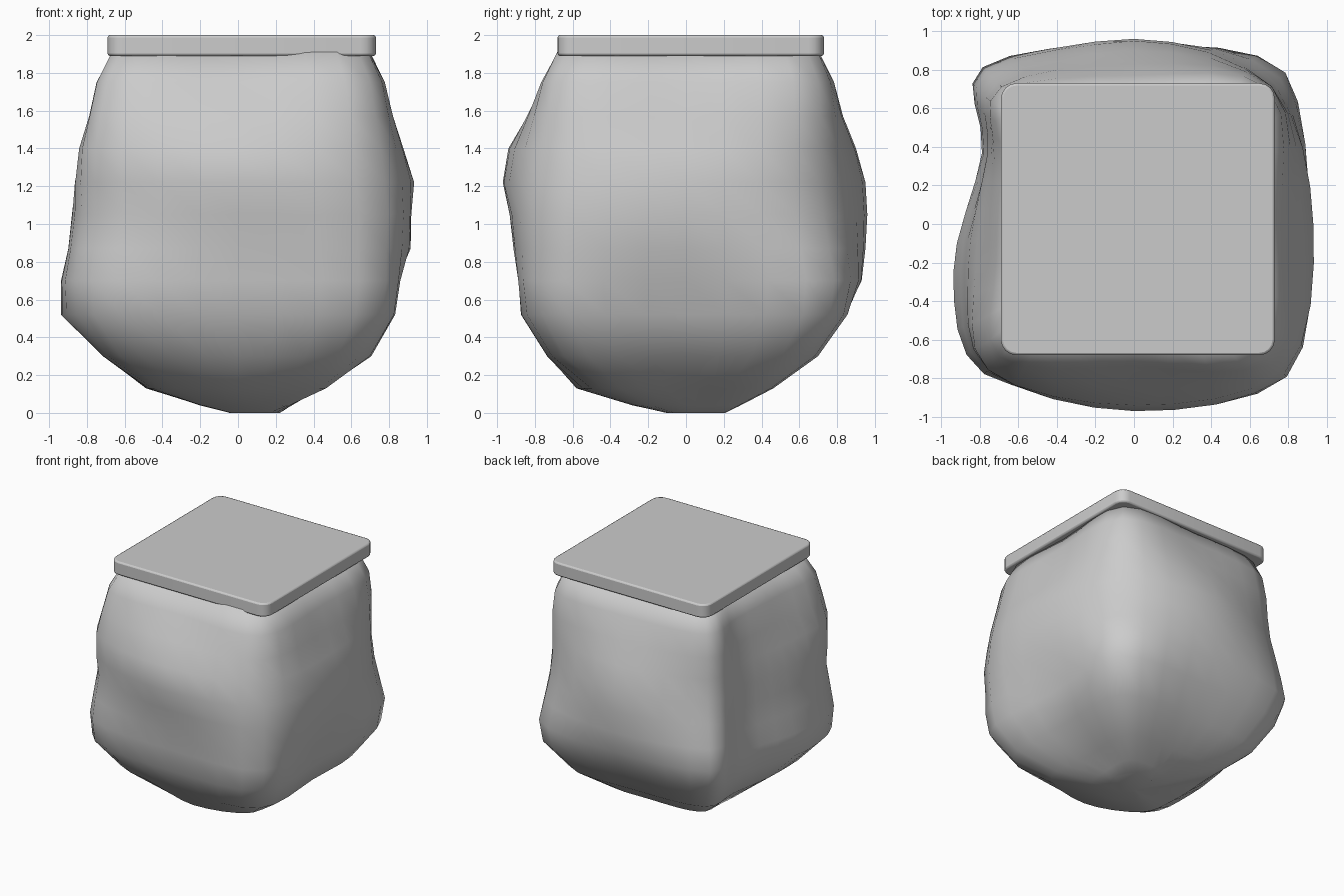
import bpy, bmesh
from math import radians, cos, sin
from mathutils import Vector

if "Cube" in bpy.data.objects:
    bpy.data.objects.remove(bpy.data.objects["Cube"])


def make_object(name, bm, angle):
    bmesh.ops.recalc_face_normals(bm, faces=bm.faces)
    mesh = bpy.data.meshes.new(name)
    bm.to_mesh(mesh)
    bm.free()
    obj = bpy.data.objects.new(name, mesh)
    bpy.context.collection.objects.link(obj)
    bpy.ops.object.select_all(action='DESELECT')
    obj.select_set(True)
    bpy.context.view_layer.objects.active = obj
    bpy.ops.object.shade_smooth_by_angle(angle=radians(angle))
    return obj


def spline_loop(pts, steps):
    """Closed Catmull-Rom curve through the points."""
    out, n = [], len(pts)
    for i in range(n):
        a, b, c, d = (pts[(i + k) % n] for k in (-1, 0, 1, 2))
        for s in range(steps):
            t = s / steps
            out.append(0.5 * (2 * b + (c - a) * t + (2 * a - 5 * b + 4 * c - d) * t * t
                              + (3 * b - a - 3 * c + d) * t ** 3))
    return out


# Rock body: height, then radii along each of these directions
angles = (0, 45, 90, 134, 155, 195, 225, 270, 315)
sections = (
    (1.91, .67, .91, .68, .88, .69, .65, .88, .64, .90),
    (1.75, .76, .99, .77, .96, .76, .74, .98, .74, .99),
    (1.57, .81, 1.01, .83, .99, .80, .78, 1.03, .84, 1.03),
    (1.40, .87, 1.01, .90, 1.0, .82, .85, 1.07, .94, 1.07),
    (1.22, .93, 1.01, .95, 1.02, .84, .89, 1.07, .97, 1.10),
    (1.05, .91, 1.03, .96, 1.06, .84, .91, 1.05, .93, 1.12),
    (0.87, .91, 1.07, .95, 1.10, .86, .93, 1.08, .91, 1.11),
    (0.70, .83, 1.11, .93, 1.13, .87, .97, 1.10, .88, 1.11),
    (0.52, .80, 1.08, .84, 1.05, .86, .97, 1.08, .87, 1.08),
    (0.30, .68, .88, .69, .88, .72, .74, .88, .73, .91),
    (0.13, .42, .58, .46, .60, .52, .50, .58, .58, .62),
    (0.04, .28, .36, .28, .26, .22, .20, .25, .28, .33),
    (0.00, .22, .24, .20, .06, .04, .03, .05, .08, .14),
)
bm = bmesh.new()
rings = []
for z, *radii in sections:
    ctrl = [Vector((r * cos(radians(a)), r * sin(radians(a)), z)) for a, r in zip(angles, radii)]
    rings.append([bm.verts.new(p) for p in spline_loop(ctrl, 4)])
n = len(rings[0])
for upper, lower in zip(rings, rings[1:]):
    for i in range(n):
        j = (i + 1) % n
        bm.faces.new((upper[i], lower[i], lower[j], upper[j]))
bm.faces.new(rings[0])
bm.faces.new(rings[-1])
make_object("rock_body", bm, 70)

# Flat slab on top with rounded corners
bm = bmesh.new()
bmesh.ops.create_cube(bm, size=1)
for v in bm.verts:
    v.co = Vector((v.co.x * 1.42 + 0.02, v.co.y * 1.41 + 0.025, v.co.z * 0.11 + 1.945))
upright = [e for e in bm.edges if abs(e.verts[0].co.z - e.verts[1].co.z) > 0.05]
bmesh.ops.bevel(bm, geom=upright, offset=0.08, segments=4, profile=0.5, affect='EDGES')
slab = make_object("top_slab", bm, 40)
bevel = slab.modifiers.new("soft_rim", 'BEVEL')
bevel.width = 0.012
bevel.segments = 2
bevel.limit_method = 'ANGLE'
bevel.angle_limit = radians(50)
